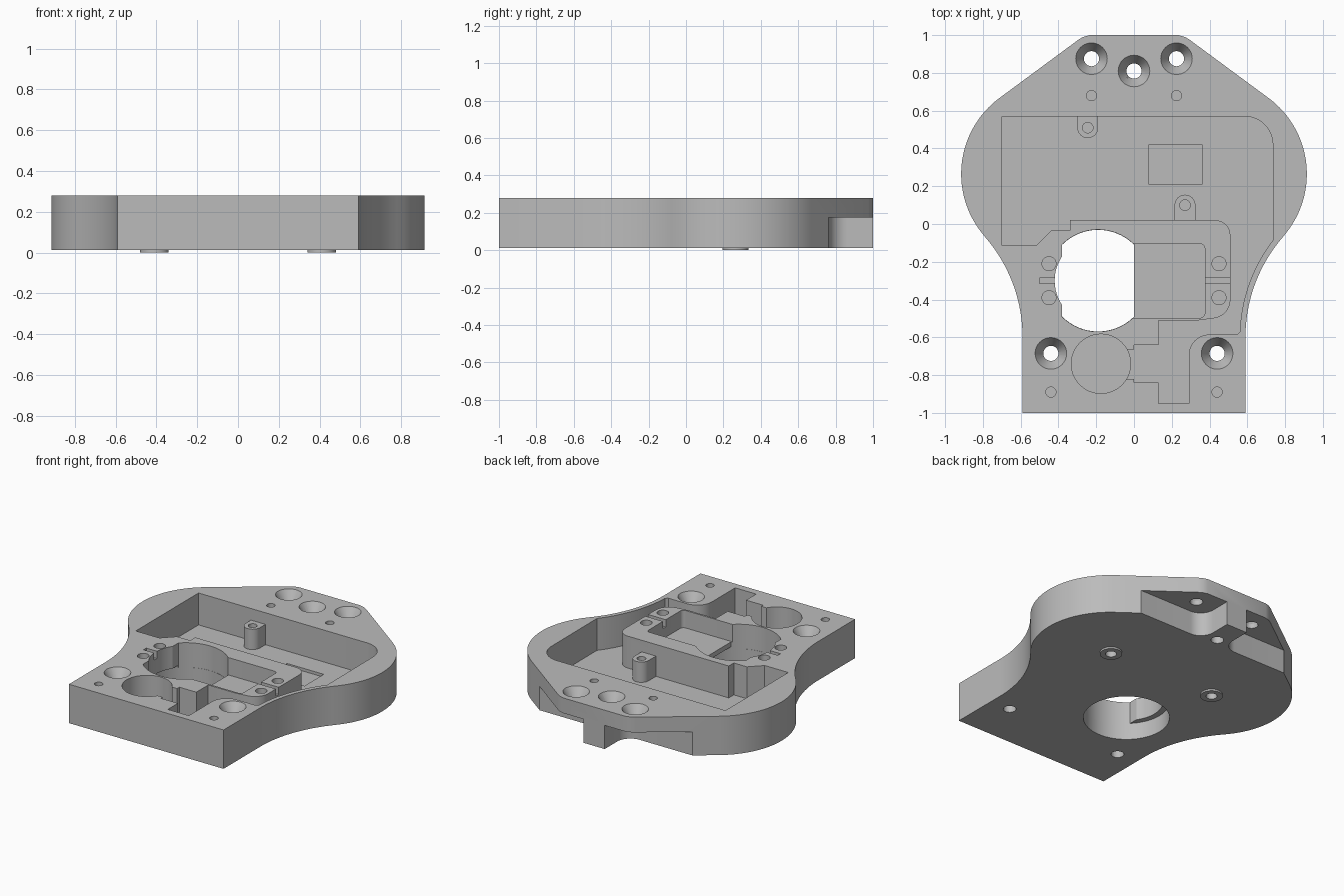
import bpy
import bmesh
from math import sin, cos, radians

if "Cube" in bpy.data.objects:
    bpy.data.objects.remove(bpy.data.objects["Cube"], do_unlink=True)

BASE, TOP, FLOOR, OVER = 0.012, 0.28, 0.06, 0.4

grey = bpy.data.materials.new("light_grey")
grey.use_nodes = True
grey.diffuse_color = (0.5, 0.5, 0.5, 1)
grey.node_tree.nodes["Principled BSDF"].inputs["Base Color"].default_value = (0.5, 0.5, 0.5, 1)


def arc(cx, cy, r, start, end, n=16):
    """Points along an arc, angles in degrees."""
    angles = [radians(start + (end - start) * i / n) for i in range(n + 1)]
    return [(cx + r * cos(a), cy + r * sin(a)) for a in angles]


def circle(cx, cy, r, n=40):
    return arc(cx, cy, r, 0, 360, n)[:-1]


def rect(x0, y0, x1, y1):
    return [(x0, y0), (x1, y0), (x1, y1), (x0, y1)]


def finish(name, bm):
    bmesh.ops.recalc_face_normals(bm, faces=bm.faces)
    mesh = bpy.data.meshes.new(name)
    bm.to_mesh(mesh)
    bm.free()
    mesh.materials.append(grey)
    obj = bpy.data.objects.new(name, mesh)
    bpy.context.scene.collection.objects.link(obj)
    return obj


def prism(name, points, z0, z1):
    """Upright solid with the given outline."""
    bm = bmesh.new()
    face = bm.faces.new([bm.verts.new((x, y, z0)) for x, y in points])
    side = bmesh.ops.extrude_face_region(bm, geom=[face])["geom"]
    verts = [v for v in side if isinstance(v, bmesh.types.BMVert)]
    bmesh.ops.translate(bm, verts=verts, vec=(0, 0, z1 - z0))
    return finish(name, bm)


def cone(name, x, y, z0, z1, r0, r1):
    bm = bmesh.new()
    bmesh.ops.create_cone(bm, cap_ends=True, segments=40, radius1=r0, radius2=r1, depth=z1 - z0)
    bmesh.ops.translate(bm, verts=bm.verts, vec=(x, y, (z0 + z1) / 2))
    return finish(name, bm)


def combine(tool, operation="DIFFERENCE"):
    """Apply a boolean to the body and discard the tool."""
    tool.hide_render = True
    mod = body.modifiers.new(tool.name, "BOOLEAN")
    mod.operation, mod.solver, mod.object = operation, "EXACT", tool
    bpy.context.view_layer.objects.active = body
    bpy.ops.object.modifier_apply(modifier=mod.name)
    bpy.data.objects.remove(tool, do_unlink=True)


def cut(name, points, z0, z1=OVER):
    combine(prism(name, points, z0, z1))


# Body outline: straight front, concave waist, round flanks, tapered back
half = [(0.59, -1)]
half += arc(1.40, -0.6, 0.81, 180, 138.7, 24)
half += arc(0.415, 0.265, 0.5, -41.3, 54.5, 40)[1:]
half += [(0.295, 0.975), (0.27, 0.99), (0.235, 1)]
body = prism("base_plate", half + [(-x, y) for x, y in reversed(half)], BASE, TOP)

# Feet underneath
for s in (-1, 1):
    combine(prism("foot", circle(s * 0.41, 0.265, 0.07), 0, 0.03), "UNION")
    cut("foot_hole", circle(s * 0.41, 0.265, 0.035), -0.1, 0.045)

# Main pocket wrapping round the raised island
pocket = [(-0.70, -0.115), (-0.70, 0.57)]
pocket += arc(0.585, 0.42, 0.15, 90, 0)
pocket += arc(1.40, -0.6, 0.84, 142, 178, 20)
pocket += [(0.545, -0.585)]
pocket += arc(0.40, -0.695, 0.11, 90, 180)
pocket += [(0.29, -0.95), (0.13, -0.95), (0.13, -0.84), (0, -0.84), (0, -0.82),
           (-0.07, -0.82), (-0.07, -0.665), (0, -0.665), (0, -0.64), (0.13, -0.64),
           (0.13, -0.51), (0.34, -0.51)]
pocket += arc(0.41, -0.40, 0.10, -80, 0)
pocket += arc(0.43, -0.06, 0.08, 0, 90)
pocket += [(-0.34, 0.02), (-0.34, -0.035), (-0.44, -0.035), (-0.52, -0.115)]
cut("main_pocket", pocket, FLOOR)
cut("round_pocket", circle(-0.175, -0.74, 0.157, 48), FLOOR - 0.01)
cut("floor_recess", rect(0.08, 0.21, 0.36, 0.42), FLOOR - 0.02)

# Standoffs inside the pocket
posts = [(0.27, 0.10, 0.0, 0), (-0.245, 0.51, 0.59, 180)]
for x, y, wall, turn in posts:
    side = 0.055 if turn == 0 else -0.055
    outline = [(x - side, wall), (x + side, wall)] + arc(x, y, 0.055, turn, turn + 180)
    combine(prism("standoff", outline, FLOOR - 0.01, 0.2), "UNION")
    cut("standoff_hole", circle(x, y, 0.028), 0.1)

# Central well: wide bore below, clipped opening above, shallower tray beside it
cx, cy = -0.19, -0.30
opening = arc(cx, cy, 0.27, 45.3, 134.7, 24)
opening += arc(cx, cy, 0.23, 145.7, 214.3)
opening += arc(cx, cy, 0.27, 225.3, 314.7, 24)
cut("well_opening", opening, 0.11)
cut("well_bore", circle(cx, cy, 0.269, 64), -0.1, 0.127)
tray = [(-0.05, -0.497)] + arc(0.35, -0.472, 0.025, -90, 0, 6)
tray += arc(0.35, -0.13, 0.025, 0, 90, 6) + [(-0.05, -0.105)]
cut("well_tray", tray, 0.16)

# Island pin holes and slots
for s in (-1, 1):
    for y in (-0.21, -0.39):
        cut("pin_hole", circle(s * 0.45, y, 0.037), 0.16)
cut("left_slot", rect(0.36, -0.315, 0.53, -0.285), 0.23)
cut("right_slot", rect(-0.50, -0.315, -0.40, -0.285), 0.23)

# Undercuts beneath the back corners, leaving a central tongue
for s in (-1, 1):
    notch = [(0.08, 1.1)] + arc(0.18, 0.863, 0.10, 180, 270, 12) + [(0.9, 0.763), (0.9, 1.1)]
    cut("back_undercut", [(s * x, y) for x, y in notch], -0.1, 0.175)

# Countersunk screw holes and blind dowel holes
screws = [(-0.225, 0.875), (0.225, 0.875), (0, 0.81), (-0.44, -0.685), (0.44, -0.685)]
for x, y in screws:
    cut("screw_hole", circle(x, y, 0.04), -0.1)
    combine(cone("countersink", x, y, 0.20, 0.30, 0.0355, 0.0955))
for s in (-1, 1):
    for x, y in ((0.225, 0.68), (0.44, -0.89)):
        cut("dowel_hole", circle(s * x, y, 0.027), 0.16)

# Smooth curved walls, keep crisp edges
bpy.ops.object.select_all(action="DESELECT")
body.select_set(True)
bpy.context.view_layer.objects.active = body
bpy.ops.object.shade_smooth_by_angle(angle=radians(25))
